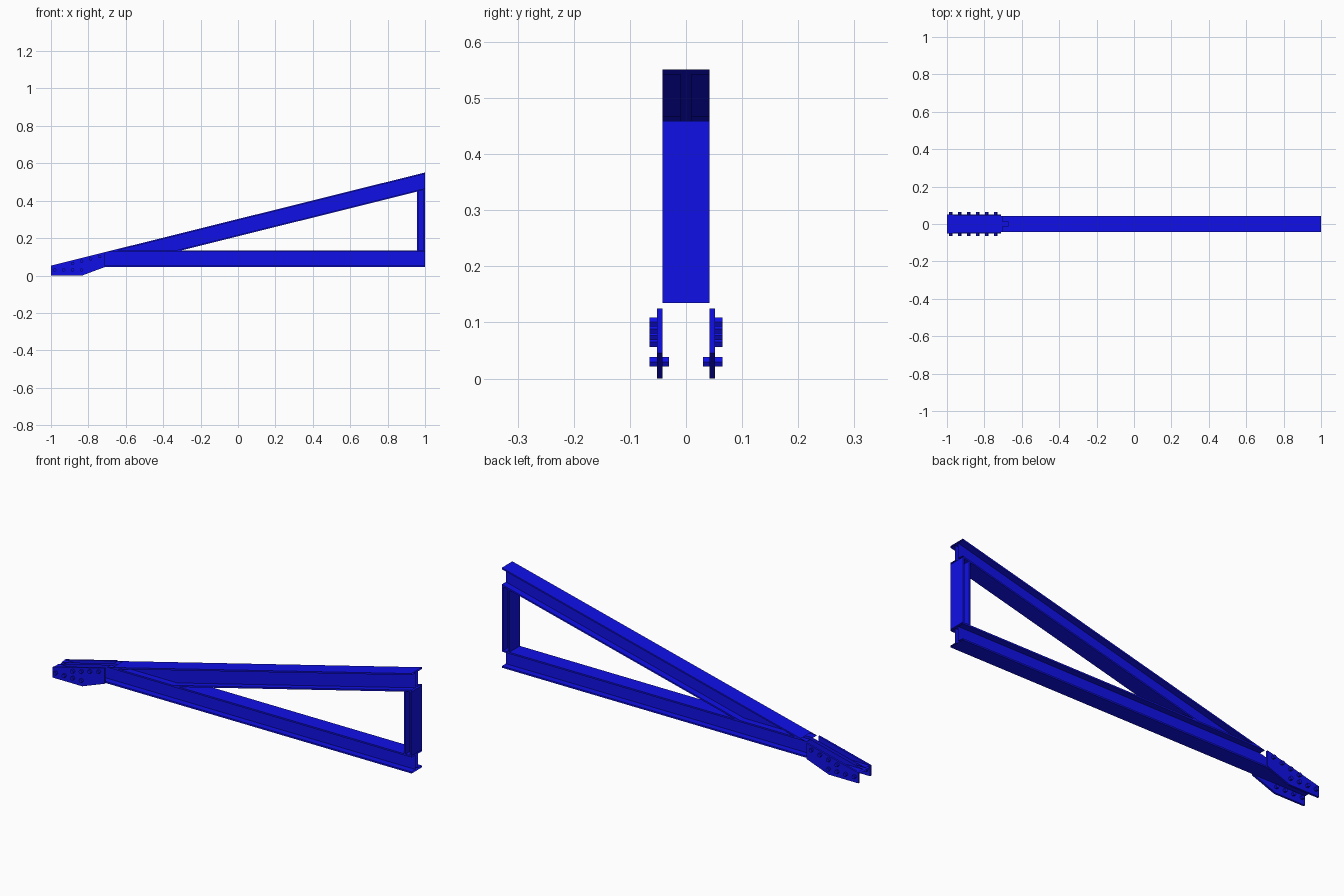
import bpy, bmesh, math
from mathutils import Matrix

if "Cube" in bpy.data.objects:
    bpy.data.objects.remove(bpy.data.objects["Cube"])

blue = bpy.data.materials.new("blue_paint")
blue.diffuse_color = (0.005, 0.005, 0.8, 1)
blue.use_nodes = True
blue.node_tree.nodes["Principled BSDF"].inputs["Base Color"].default_value = blue.diffuse_color

HALF_W, HALF_WEB, FLANGE = 0.042, 0.01, 0.008
LOW, HIGH = 0.046, 0.135        # lower chord underside and top
DEPTH = 0.092                   # vertical depth of the sloping chord
SLOPE, RISE = 0.249, 0.302      # top line: z = RISE + SLOPE * x


def top_z(x):
    return RISE + SLOPE * x


def top_x(z):
    return (z - RISE) / SLOPE


def finish(bm, name):
    bmesh.ops.recalc_face_normals(bm, faces=bm.faces)
    me = bpy.data.meshes.new(name)
    bm.to_mesh(me)
    bm.free()
    me.materials.append(blue)
    ob = bpy.data.objects.new(name, me)
    bpy.context.collection.objects.link(ob)
    return ob


def beam(name, depth, ends):
    """Open-ended I section; ends(d) gives the (x, z) start and end at depth d."""
    a, b, t = HALF_W, HALF_WEB, FLANGE
    right = [(a, 0), (a, t), (b, t), (b, depth - t), (a, depth - t), (a, depth)]
    profile = right + [(-y, d) for y, d in reversed(right)]
    bm = bmesh.new()
    rings = [[], []]
    for y, d in profile:
        for ring, (x, z) in zip(rings, ends(d)):
            ring.append(bm.verts.new((x, y, z)))
    n = len(profile)
    for i in range(n):
        j = (i + 1) % n
        bm.faces.new((rings[0][i], rings[0][j], rings[1][j], rings[1][i]))
    return finish(bm, name)


# Lower chord, its left end trimmed along the roof slope
beam("lower_chord", HIGH - LOW,
     lambda d: ((max(-1, top_x(LOW + d)), LOW + d), (1, LOW + d)))

# Sloping chord, seated on the lower chord
beam("sloping_chord", DEPTH,
     lambda d: ((top_x(HIGH + d), HIGH), (1, top_z(1) - d)))

# End post
beam("end_post", 0.042,
     lambda d: ((1 - d, HIGH), (1 - d, top_z(1 - d) - DEPTH)))

# Side plates and hexagonal bolts, mirrored front and back
outline = [(-1, 0), (-0.834, 0), (-0.71, 0.046), (-0.71, top_z(-0.71)), (-1, top_z(-1))]
lower_bolts = [(x, 0.03, 0.03) for x in (-0.98, -0.932, -0.884, -0.836)]
upper_bolts = [(x, top_z(x) - 0.017, 0.042) for x in (-0.884, -0.836, -0.788, -0.74)]

for side, label in ((-1, "front"), (1, "back")):
    bm = bmesh.new()
    face = bm.faces.new([bm.verts.new((x, side * 0.042, z)) for x, z in outline])
    ext = bmesh.ops.extrude_face_region(bm, geom=[face], use_keep_orig=True)
    verts = [g for g in ext["geom"] if isinstance(g, bmesh.types.BMVert)]
    bmesh.ops.translate(bm, vec=(0, side * 0.01, 0), verts=verts)
    finish(bm, label + "_plate")

    bm = bmesh.new()
    for x, z, inner in lower_bolts + upper_bolts:
        place = (Matrix.Translation((x, side * (inner + 0.065) / 2, z))
                 @ Matrix.Rotation(math.pi / 2, 4, 'X')
                 @ Matrix.Rotation(math.pi / 2, 4, 'Z'))
        bmesh.ops.create_cone(bm, cap_ends=True, segments=6, radius1=0.0095,
                              radius2=0.0095, depth=0.065 - inner, matrix=place)
    finish(bm, label + "_bolts")
